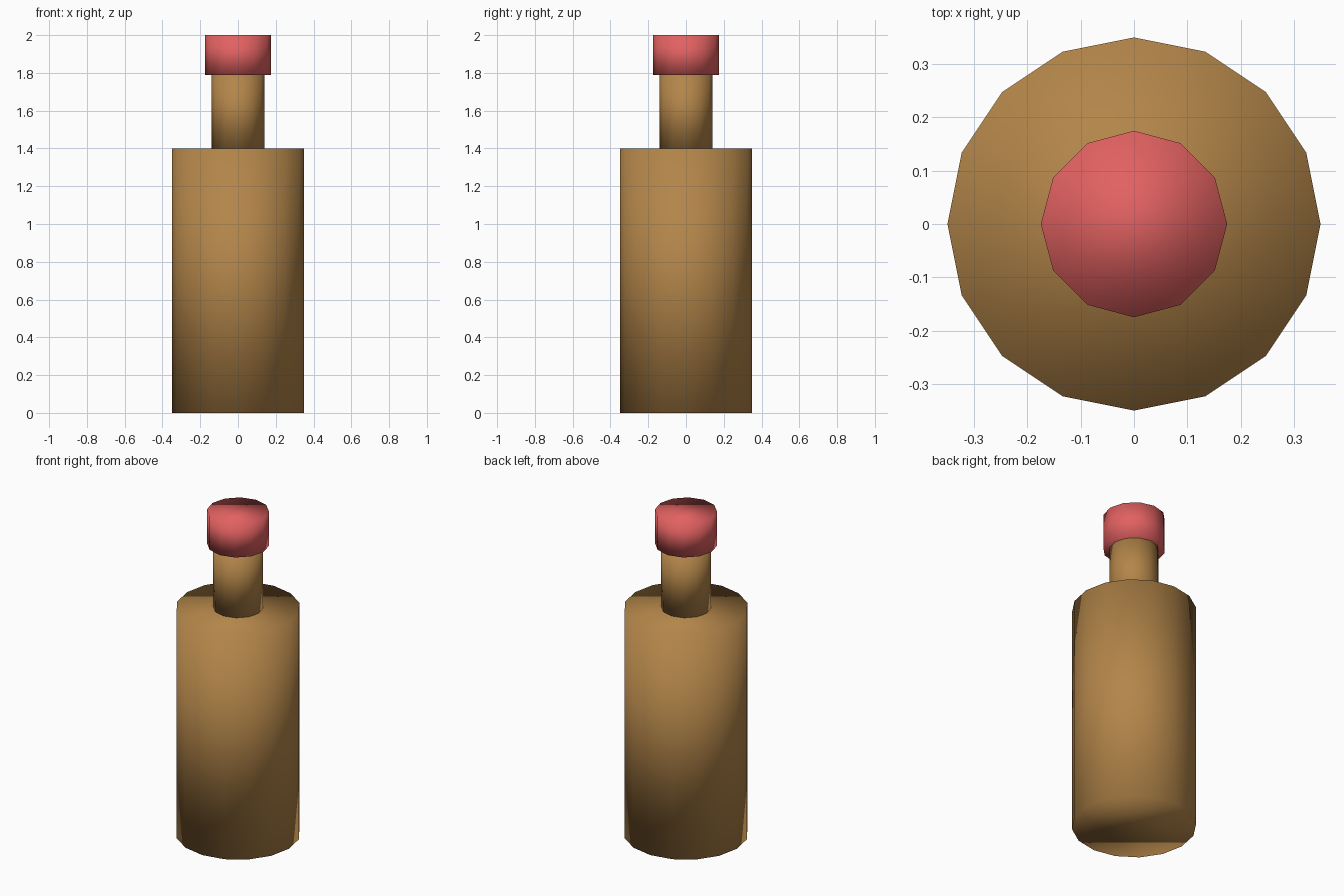
import bpy

if "Cube" in bpy.data.objects:
    bpy.data.objects.remove(bpy.data.objects["Cube"])


def material(name, color):
    mat = bpy.data.materials.new(name)
    mat.diffuse_color = (*color, 1.0)
    mat.use_nodes = True
    mat.node_tree.nodes["Principled BSDF"].inputs["Base Color"].default_value = mat.diffuse_color
    return mat


def cylinder(name, sides, radius, bottom, top, mat):
    bpy.ops.mesh.primitive_cylinder_add(
        vertices=sides, radius=radius, depth=top - bottom,
        location=(0, 0, (bottom + top) / 2))
    obj = bpy.context.object
    obj.name = name
    obj.data.materials.append(mat)
    # Soft shading over the whole part, rims included
    bpy.ops.object.shade_smooth()
    return obj


amber = material("amber_brown", (0.45, 0.235, 0.067))
red = material("soft_red", (0.76, 0.12, 0.12))

# Bottle body, neck and cap
cylinder("bottle_body", 16, 0.35, 0.0, 1.4, amber)
cylinder("bottle_neck", 12, 0.14, 1.4, 1.8, amber)
cylinder("bottle_cap", 12, 0.175, 1.79, 2.0, red)
